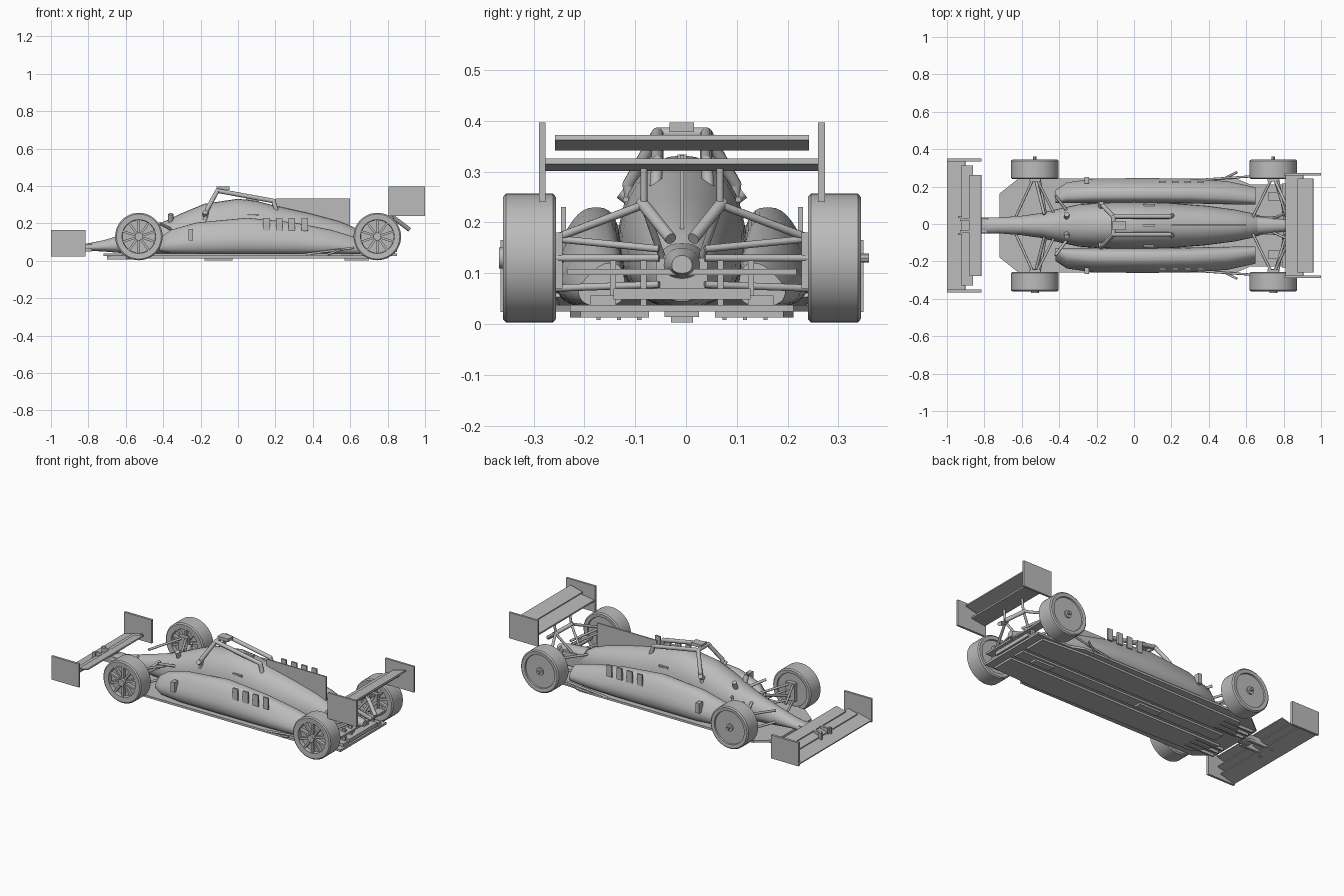
import bpy, bmesh, math
from mathutils import Vector, Matrix

if "Cube" in bpy.data.objects:
    bpy.data.objects.remove(bpy.data.objects["Cube"])

grey = bpy.data.materials.new("plain_grey")
grey.use_nodes = True
grey.diffuse_color = (0.5, 0.5, 0.5, 1)
grey.node_tree.nodes["Principled BSDF"].inputs["Base Color"].default_value = (0.5, 0.5, 0.5, 1)

AXIS_Y = -0.008  # centre line of the car


def finish(name, bm, smooth=False):
    bmesh.ops.recalc_face_normals(bm, faces=bm.faces[:])
    mesh = bpy.data.meshes.new(name)
    bm.to_mesh(mesh)
    bm.free()
    mesh.materials.append(grey)
    ob = bpy.data.objects.new(name, mesh)
    ob.location.y = AXIS_Y
    bpy.context.collection.objects.link(ob)
    if smooth:
        bpy.ops.object.select_all(action='DESELECT')
        ob.select_set(True)
        bpy.context.view_layer.objects.active = ob
        bpy.ops.object.shade_smooth_by_angle(angle=math.radians(35))
    return ob


def add_box(bm, x, y, z, tilt=0):
    """Box from (low, high) pairs, optionally pitched about its centre."""
    spans = (x, y, z)
    centre = Vector([(a + b) / 2 for a, b in spans])
    size = Matrix.Diagonal([abs(b - a) for a, b in spans] + [1])
    bmesh.ops.create_cube(bm, size=1, matrix=Matrix.Translation(centre)
                          @ Matrix.Rotation(tilt, 4, 'Y') @ size)


def box(name, x, y, z, tilt=0, mirror=False):
    bm = bmesh.new()
    add_box(bm, x, y, z, tilt)
    if mirror:
        add_box(bm, x, (-y[1], -y[0]), z, tilt)
    return finish(name, bm)


def add_rod(bm, a, b, r, sides=12):
    a, b = Vector(a), Vector(b)
    d = b - a
    m = Matrix.Translation((a + b) / 2) @ d.to_track_quat('Z', 'Y').to_matrix().to_4x4()
    bmesh.ops.create_cone(bm, cap_ends=True, segments=sides, radius1=r, radius2=r,
                          depth=d.length, matrix=m)


def rods(name, paths, r):
    """Tubes along paths, mirrored left and right, with rounded joints."""
    bm = bmesh.new()
    for side in (1, -1):
        for path in paths:
            pts = [Vector((x, y * side, z)) for x, y, z in path]
            for a, b in zip(pts, pts[1:]):
                add_rod(bm, a, b, r)
            for p in pts[1:-1]:
                bmesh.ops.create_uvsphere(bm, u_segments=12, v_segments=8, radius=r,
                                          matrix=Matrix.Translation(p))
    return finish(name, bm, True)


def loft(name, stations, power, skew=0, side=1, n=32):
    """Skin of superellipse sections: x, y centre, half width, bottom, top."""
    bm = bmesh.new()
    rings = []
    for x, yc, hw, zb, zt in stations:
        zc = zb + (zt - zb) * 0.42
        ring = []
        for i in range(n):
            t = math.tau * i / n
            c, s = math.cos(t), math.sin(t)
            u = math.copysign(abs(c) ** (2 / power), c)
            v = math.copysign(abs(s) ** (2 / power), s)
            y = yc + hw * u - skew * max(0, v) * (1 + u) / 2
            z = zc + v * ((zt - zc) if v > 0 else (zc - zb))
            ring.append(bm.verts.new((x, y * side, z)))
        rings.append(ring)
    for p, q in zip(rings, rings[1:]):
        for i in range(n):
            j = (i + 1) % n
            bm.faces.new((p[i], p[j], q[j], q[i]))
    bm.faces.new(rings[0])
    bm.faces.new(rings[-1])
    return finish(name, bm, True)


def plate(name, outline, z0, z1, mirror=False):
    """Flat plate from a plan outline."""
    bm = bmesh.new()
    for s in ((1, -1) if mirror else (1,)):
        face = bm.faces.new([bm.verts.new((x, y * s, z0)) for x, y in outline])
        top = bmesh.ops.extrude_face_region(bm, geom=[face])["geom"]
        bmesh.ops.translate(bm, vec=(0, 0, z1 - z0),
                            verts=[g for g in top if isinstance(g, bmesh.types.BMVert)])
    return finish(name, bm)


# Wheels: turned tyre and rim, spokes on one face, plain disc on the other
def wheel(name, x, y):
    bm = bmesh.new()
    profile = [(0, -0.025), (0.088, -0.025), (0.09, -0.05), (0.12, -0.052), (0.127, -0.046),
               (0.127, 0.046), (0.12, 0.052), (0.1, 0.05), (0.098, 0.042), (0, 0.042)]
    verts = [bm.verts.new((0, w, r)) for r, w in profile]
    edges = [bm.edges.new(e) for e in zip(verts, verts[1:])]
    bmesh.ops.spin(bm, geom=verts + edges, cent=(0, 0, 0), axis=(0, 1, 0),
                   angle=math.tau, steps=48, use_merge=True)
    bmesh.ops.remove_doubles(bm, verts=bm.verts[:], dist=0.0001)
    for i in range(10):
        m = Matrix.Rotation(math.tau * i / 10, 4, 'Y') @ Matrix.Translation((0, -0.034, 0.054))
        bmesh.ops.create_cube(bm, size=1, matrix=m @ Matrix.Diagonal((0.012, 0.02, 0.07, 1)))
    add_rod(bm, (0, -0.06, 0), (0, -0.02, 0), 0.021, 20)
    add_rod(bm, (0, 0.03, 0), (0, 0.05, 0), 0.022, 20)
    add_rod(bm, (0, 0.04, 0), (0, 0.068, 0), 0.009, 8)
    ob = finish(name, bm, True)
    ob.location += Vector((x, y, 0.13))


FRONT, REAR = -0.53, 0.745
for end, x in (("front", FRONT), ("rear", REAR)):
    for label, y in (("near", -0.3), ("far", 0.3)):
        wheel(f"{end}_{label}_wheel", x, y)

# Main shell and side pods
loft("body_shell", [
    (-0.82, 0, 0.044, 0.055, 0.09), (-0.72, 0, 0.042, 0.05, 0.11), (-0.6, 0, 0.052, 0.04, 0.145),
    (-0.5, 0, 0.066, 0.035, 0.175), (-0.4, 0, 0.09, 0.032, 0.208), (-0.3, 0, 0.112, 0.03, 0.255),
    (-0.18, 0, 0.122, 0.03, 0.305), (0, 0, 0.126, 0.03, 0.332), (0.1, 0, 0.124, 0.03, 0.32),
    (0.2, 0, 0.12, 0.03, 0.295), (0.38, 0, 0.106, 0.03, 0.255), (0.54, 0, 0.085, 0.03, 0.212),
    (0.63, 0, 0.066, 0.035, 0.175), (0.68, 0, 0.05, 0.045, 0.14)], 2.1)
pod = [(-0.42, 0.155, 0.035, 0.05, 0.12), (-0.36, 0.175, 0.055, 0.04, 0.165),
       (-0.22, 0.184, 0.066, 0.035, 0.205), (0.05, 0.186, 0.068, 0.035, 0.23),
       (0.3, 0.184, 0.066, 0.035, 0.205), (0.5, 0.175, 0.062, 0.035, 0.165),
       (0.65, 0.158, 0.046, 0.035, 0.12)]
for label, side in (("left", 1), ("right", -1)):
    loft(f"{label}_side_pod", pod, 2.7, 0.035, side)

# Floor, tunnel strips, plank and skid blocks
half = [(-0.72, 0.17), (-0.62, 0.25), (0.55, 0.25), (0.62, 0.22), (0.85, 0.22)]
plate("floor", half + [(x, -y) for x, y in reversed(half)], 0.025, 0.038)
plate("floor_strip", [(-0.66, 0.065), (-0.58, 0.2), (0.5, 0.22), (0.8, 0.2), (0.8, 0.065)],
      0.013, 0.026, True)
box("plank", (-0.6, 0.8), (-0.034, 0.034), (0.014, 0.026))
for x in ((-0.18, -0.03), (0.57, 0.7)):
    box("skid_block", x, (-0.022, 0.022), (0.003, 0.015))
for y in (0.08, 0.12, 0.16):
    box("front_floor_slat", (-0.7, -0.5), (y, y + 0.008), (0.008, 0.026), mirror=True)

# Engine fin and gearbox
box("engine_fin", (0.2, 0.6), (-0.004, 0.004), (0.15, 0.333))
box("gearbox", (0.64, 0.8), (-0.05, 0.05), (0.05, 0.13))
loft("tail_cone", [(0.66, 0, 0.05, 0.08, 0.16), (0.8, 0, 0.035, 0.09, 0.15),
                   (0.86, 0, 0.02, 0.1, 0.135)], 2.2)

# Roll hoop tubes and camera housing
rods("roll_hoop", [[(-0.18, 0.1, 0.2), (-0.165, 0.105, 0.275), (-0.11, 0.048, 0.375),
                    (0.19, 0.048, 0.32), (0.205, 0.052, 0.27)]], 0.012)
rods("hoop_crossbar", [[(-0.11, 0, 0.375), (-0.11, 0.048, 0.375)]], 0.012)
box("camera_housing", (-0.115, -0.045), (-0.024, 0.024), (0.378, 0.397))
box("top_intake", (0.045, 0.11), (-0.009, 0.009), (0.31, 0.334))

# Pod louvre plates and scoops
for i in range(4):
    x = 0.135 + 0.068 * i
    box("pod_louvre", (x, x + 0.035), (0.228, 0.238), (0.16, 0.23), mirror=True)
box("pod_scoop", (-0.265, -0.24), (0.225, 0.26), (0.11, 0.17), mirror=True)
box("pod_slot", (0.05, 0.11), (0.105, 0.116), (0.24, 0.25), mirror=True)
rods("body_bump", [[(-0.36, 0.04, 0.2), (-0.36, 0.06, 0.25)],
                   [(-0.175, 0.08, 0.23), (-0.175, 0.12, 0.26)]], 0.014)
rods("floor_stay", [[(0.36, 0.245, 0.035), (0.62, 0.262, 0.07)],
                    [(0.48, 0.25, 0.035), (0.55, 0.285, 0.06)]], 0.006)

# Suspension arms: upper and lower wishbones plus a pushrod at each wheel
for end, x, fore, aft, inner in (("front", FRONT, -0.1, 0.11, 0.05), ("rear", REAR, -0.11, 0.07, 0.045)):
    arms = [[(x, 0.27, 0.13 + h), (x + d, inner, 0.12 + h * 0.7)]
            for h in (0.04, -0.06) for d in (fore, aft)]
    arms.append([(x + 0.02, 0.27, 0.13), (x + 0.06, inner, 0.13)])
    rods(f"{end}_wishbone", arms, 0.007)
    box(f"{end}_upright", (x - 0.03, x + 0.03), (0.235, 0.26), (0.07, 0.18), mirror=True)
rods("front_pushrod", [[(FRONT, 0.26, 0.09), (-0.48, 0.06, 0.16)],
                       [(-0.42, 0.16, 0.2), (-0.36, 0.08, 0.17)]], 0.008)
rods("rear_pushrod", [[(REAR, 0.26, 0.165), (0.83, 0.075, 0.235)]], 0.008)
rods("rear_support_tube", [[(0.82, 0.08, 0.24), (0.915, 0.022, 0.168)]], 0.012)
rods("rear_wing_post", [[(0.74, 0.035, 0.12), (0.83, 0.075, 0.235), (0.84, 0.075, 0.31)]], 0.007)

# Front wing with three planes, end plates and nose mount
for label, x, y, z in (("main", (-1.0, -0.9), 0.35, 0.045), ("middle", (-0.925, -0.86), 0.32, 0.07),
                       ("upper", (-0.88, -0.815), 0.27, 0.092)):
    box(f"front_wing_{label}_plane", x, (-y, y), (z - 0.004, z + 0.004), math.radians(-14))
box("front_end_plate", (-1.0, -0.815), (0.343, 0.357), (0.024, 0.166), mirror=True)
box("front_wing_mount", (-0.93, -0.78), (0.025, 0.04), (0.05, 0.09), mirror=True)
box("wing_bracket", (-0.94, -0.92), (0.04, 0.052), (0.04, 0.09), mirror=True)

# Rear wing with two planes and end plates
box("rear_wing_lower_plane", (0.81, 0.905), (-0.272, 0.272), (0.308, 0.319), math.radians(-8))
box("rear_wing_upper_plane", (0.875, 0.96), (-0.25, 0.25), (0.352, 0.362), math.radians(-14))
box("rear_end_plate", (0.805, 1.0), (0.268, 0.281), (0.24, 0.397), mirror=True)

# Rear diffuser beams and posts
box("rear_beam", (0.79, 0.84), (-0.225, 0.225), (0.097, 0.108))
box("rear_crash_box", (0.79, 0.85), (-0.135, 0.135), (0.048, 0.07))
box("diffuser_step", (0.72, 0.84), (0.13, 0.18), (0.038, 0.056), mirror=True)
box("beam_post", (0.805, 0.825), (0.07, 0.082), (0.035, 0.125), mirror=True)
box("beam_outer_post", (0.805, 0.825), (0.13, 0.142), (0.035, 0.125), mirror=True)
